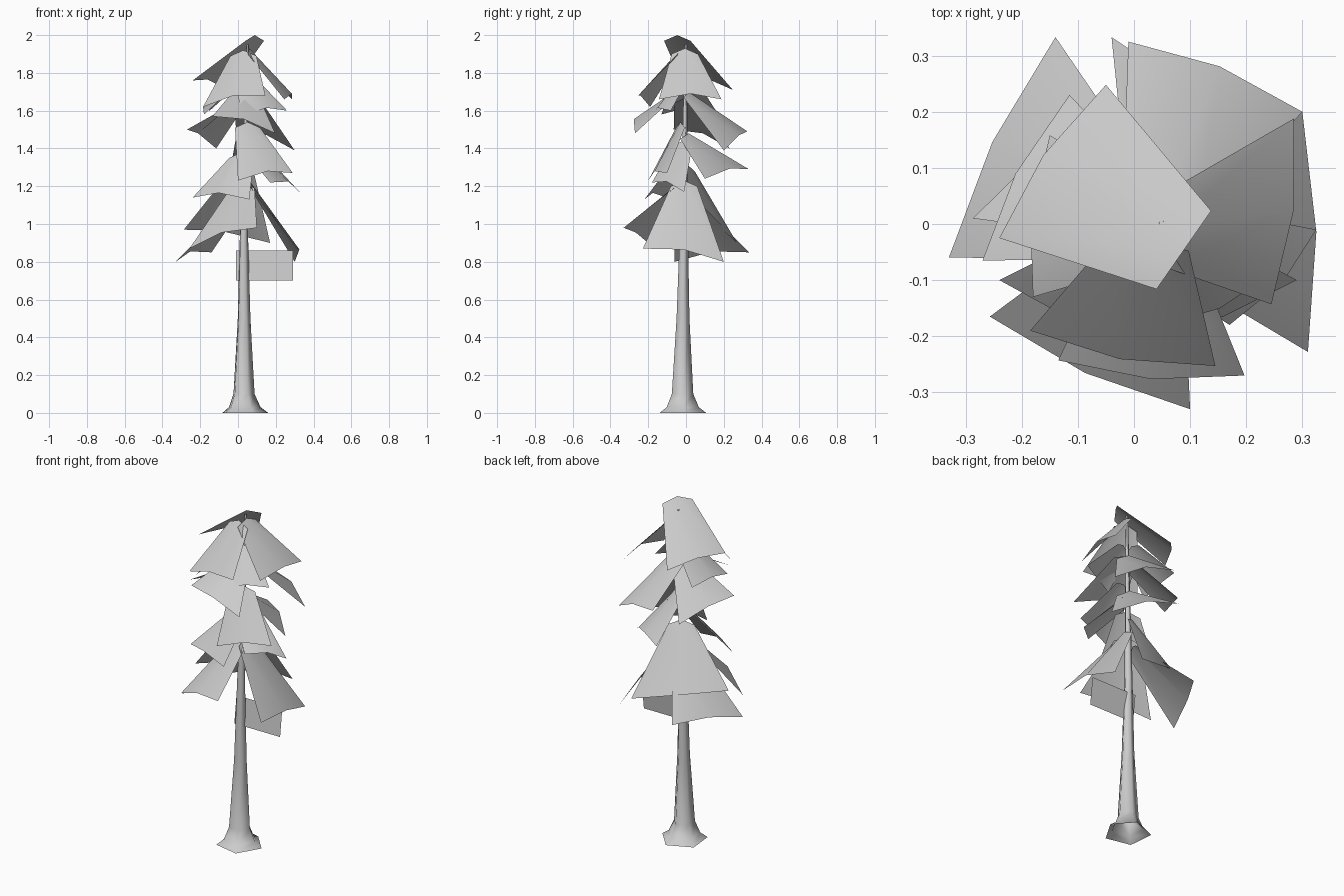
import bpy, math
from mathutils import Vector

if "Cube" in bpy.data.objects:
    bpy.data.objects.remove(bpy.data.objects["Cube"])

AX = Vector((0.035, -0.01, 0))   # trunk axis


def make(name, verts, faces):
    me = bpy.data.meshes.new(name)
    me.from_pydata([tuple(v) for v in verts], [], faces)
    me.update()
    me.shade_smooth()
    ob = bpy.data.objects.new(name, me)
    bpy.context.collection.objects.link(ob)
    return ob


# trunk: five-sided, flared at the foot, tapering to the tip (z, radius, x, y)
N = 5
rings = [(0, .13, .03, -.02), (.03, .09, .03, -.02), (.10, .06, .028, -.02),
         (.50, .036, .03, -.017), (.95, .023, .03, -.012), (1.95, .006, .05, .0)]
verts, faces = [], []
for z, r, x, y in rings:
    for i in range(N):
        a = 2 * math.pi * i / N + .1
        verts.append((x + r * math.cos(a), y + r * math.sin(a), z))
for k in range(len(rings) - 1):
    for i in range(N):
        j = (i + 1) % N
        faces.append((k*N + i, k*N + j, k*N + N + j, k*N + N + i))
make("trunk", verts, faces)


def branch(name, a, b, z_in, push=.02, half=.07, r_in=.025):
    """Drooping folded card: outer corners a and b, inner edge near the trunk at z_in."""
    a, b = Vector(a), Vector(b)
    mid = (a + b) / 2
    out = Vector((mid.x - AX.x, mid.y - AX.y, 0)).normalized()
    side = Vector((b.x - a.x, b.y - a.y, 0)).normalized()
    up = Vector((0, 0, 1))
    c = AX + out * r_in + up * z_in
    ridge = mid + out * push + up * .03
    inner = [c - side * half - up * .03, c, c + side * half - up * .03]
    make(name, inner + [a, ridge, b], [(0, 3, 4, 1), (1, 4, 5, 2)])


# foliage tiers, bottom to top: two outer corners, inner height, ridge push
tiers = {
    "low": [((-.257, -.165, .87), (.10, -.33, .98), 1.22),
            ((.31, -.228, .87), (.30, .20, .80), 1.23),
            ((.17, .27, .90), (-.287, .01, .97), 1.31, .07),
            ((-.14, .333, .85), (-.33, -.06, .80), 1.15)],
    "second": [((-.24, -.10, 1.14), (.06, -.22, 1.13), 1.38),
               ((.17, -.18, 1.22), (.325, -.01, 1.17), 1.44)],
    "third": [((0, -.20, 1.23), (.29, -.10, 1.27), 1.54),
              ((.24, .10, 1.24), (-.04, .333, 1.29), 1.48)],
    "fourth": [((-.135, -.243, 1.57), (.197, -.27, 1.48), 1.72),
               ((.30, .20, 1.39), (-.01, .325, 1.49), 1.70),
               ((-.27, -.065, 1.50), (-.115, .23, 1.40), 1.67)],
    "top": [((-.185, -.19, 1.62), (.145, -.253, 1.68), 1.92),
            ((.245, -.143, 1.66), (.285, .188, 1.66), 1.93),
            ((.02, -.19, 1.57), (.26, -.08, 1.60), 1.78),
            ((-.18, -.13, 1.58), (-.15, .158, 1.60), 1.78)],
}
for tier, cards in tiers.items():
    for n, card in enumerate(cards):
        branch(f"{tier}_branch_{n + 1}", *card)

# crown card leaning across the tip
branch("crown_branch", (-.05, .248, 1.71), (-.24, -.025, 1.76), 2.0, .02, .085, -.065)

# dead stub branch on the lower trunk
make("stub_branch", [(-.01, 0, .86), (.29, 0, .86), (.29, -.02, .70), (-.01, -.02, .70)],
     [(0, 3, 2, 1)])
